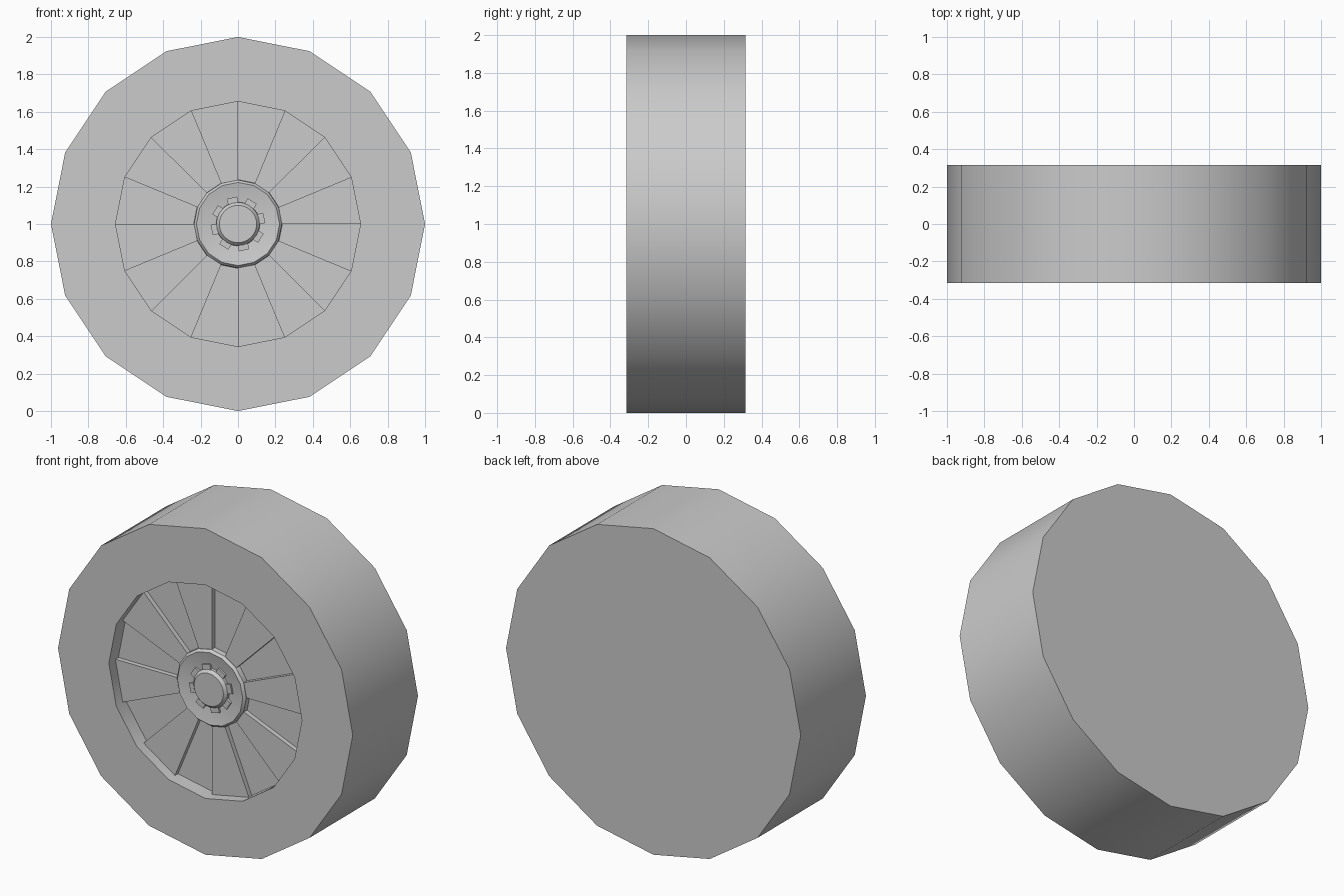
import bpy, bmesh
from math import cos, sin, radians, tau
from mathutils import Matrix

if "Cube" in bpy.data.objects:
    bpy.data.objects.remove(bpy.data.objects["Cube"])

FRONT = -0.316      # y of the front face
RIM_R = 0.655       # radius of the recess
SIDES = 16


def finish(name, bm, smooth=None):
    bmesh.ops.recalc_face_normals(bm, faces=bm.faces)
    me = bpy.data.meshes.new(name)
    bm.to_mesh(me)
    bm.free()
    ob = bpy.data.objects.new(name, me)
    ob.location = (0, 0, 1)
    bpy.context.collection.objects.link(ob)
    if smooth:
        bpy.ops.object.select_all(action='DESELECT')
        ob.select_set(True)
        bpy.context.view_layer.objects.active = ob
        bpy.ops.object.shade_smooth_by_angle(angle=radians(smooth))
    return ob


def lathe(name, profile, sides, smooth=None):
    """Revolve (radius, depth behind the front) points about y, capping both ends."""
    bm = bmesh.new()
    rings = [[bm.verts.new((r * cos(tau * i / sides), FRONT + d, r * sin(tau * i / sides)))
              for i in range(sides)] for r, d in profile]
    for a, b in zip(rings, rings[1:]):
        for i in range(sides):
            j = (i + 1) % sides
            bm.faces.new((a[i], a[j], b[j], b[i]))
    bm.faces.new(rings[0])
    bm.faces.new(rings[-1])
    return finish(name, bm, smooth)


# Tyre with flat back and shallow recess in the front
lathe("tyre", [(1, 0.632), (1, 0), (RIM_R, 0), (RIM_R, 0.092)], SIDES, 30)

# Eight wedge spokes, raised slightly above the recess floor
bm = bmesh.new()
for k in range(8):
    a0, a1 = radians(45 * k), radians(45 * k + 22.5)
    outline = [(0.18, a0), (RIM_R, a0), (RIM_R, a1), (0.18, a1)]
    front, back = ([bm.verts.new((r * cos(a), FRONT + d, r * sin(a))) for r, a in outline]
                   for d in (0.063, 0.093))
    bm.faces.new(front)
    bm.faces.new(back)
    for i in range(4):
        j = (i + 1) % 4
        bm.faces.new((front[i], front[j], back[j], back[i]))
finish("spokes", bm)

# Hub with tapered wall and dished face
lathe("hub", [(0.237, 0.093), (0.235, 0.06), (0.222, 0.045), (0.11, 0.068)], SIDES, 30)

# Centre cap
lathe("centre_cap", [(0.118, 0.075), (0.116, 0.05), (0.1, 0.032)], 24, 30)

# Ring of wheel nuts
bm = bmesh.new()
for k in range(8):
    m = (Matrix.Rotation(-radians(13 + 45 * k), 4, 'Y')
         @ Matrix.Translation((0.127, FRONT + 0.064, 0))
         @ Matrix.Diagonal((0.034, 0.03, 0.056, 1)))
    bmesh.ops.create_cube(bm, size=1, matrix=m)
finish("wheel_nuts", bm)
